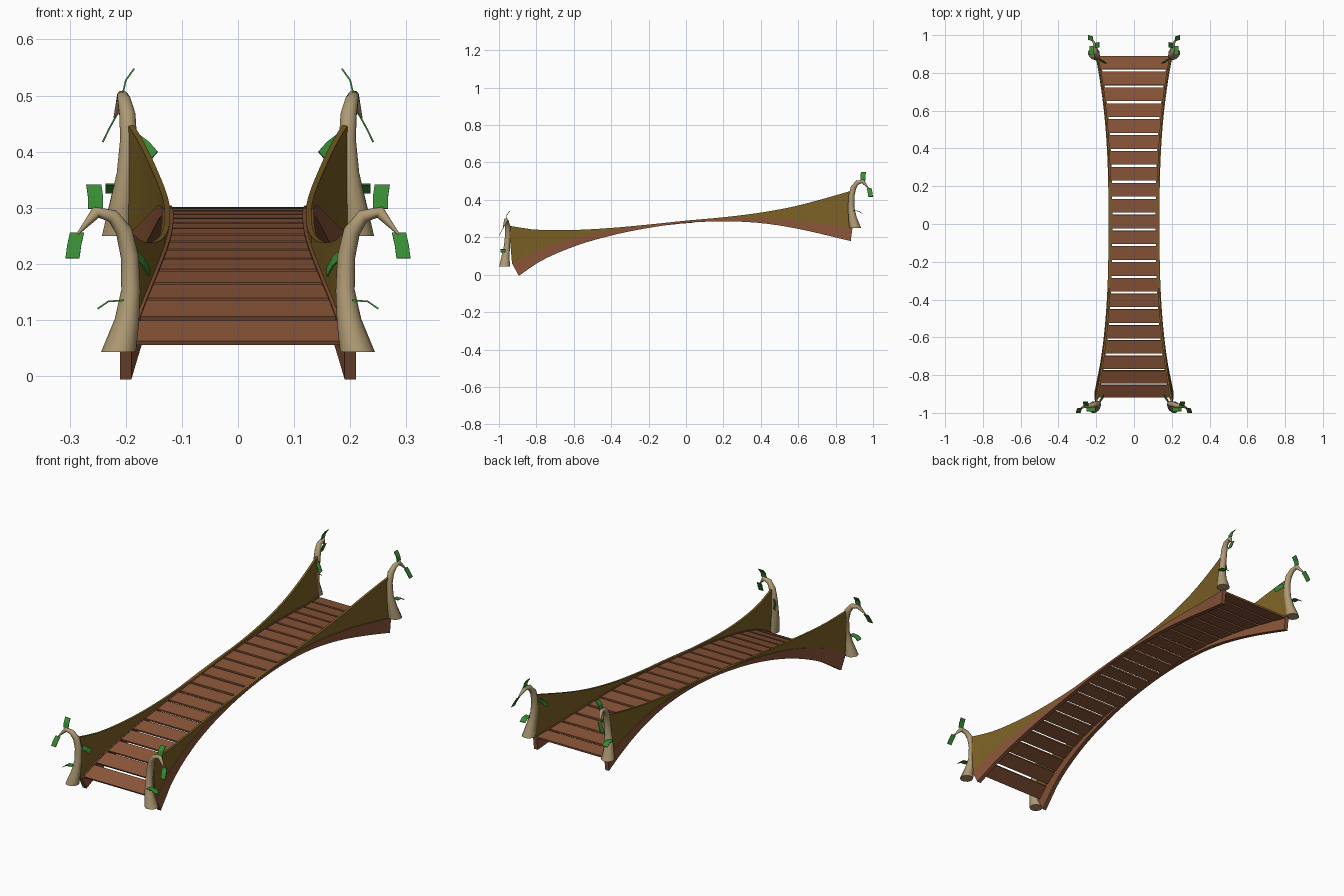
import bpy, bmesh, math
from mathutils import Vector

cube = bpy.data.objects.get("Cube")
if cube:
    bpy.data.objects.remove(cube)


def material(name, rgb):
    m = bpy.data.materials.new(name)
    m.use_nodes = True
    m.diffuse_color = (*rgb, 1)
    m.node_tree.nodes["Principled BSDF"].inputs["Base Color"].default_value = (*rgb, 1)
    return m


WOOD = material("brown wood", (0.25, 0.09, 0.04))
CLOTH = material("olive cloth", (0.20, 0.12, 0.018))
BARK = material("tan bark", (0.42, 0.32, 0.17))
LEAF = material("leaf green", (0.04, 0.26, 0.035))


def loft(name, rings, mat, smooth=True):
    """Skin equal-length rings of points into a closed solid."""
    bm = bmesh.new()
    loops = [[bm.verts.new(p) for p in ring] for ring in rings]
    n = len(loops[0])
    for a, b in zip(loops, loops[1:]):
        for i in range(n):
            j = (i + 1) % n
            bm.faces.new((a[i], a[j], b[j], b[i]))
    bm.faces.new(loops[0])
    bm.faces.new(loops[-1])
    bmesh.ops.recalc_face_normals(bm, faces=bm.faces)
    mesh = bpy.data.meshes.new(name)
    bm.to_mesh(mesh)
    bm.free()
    mesh.materials.append(mat)
    ob = bpy.data.objects.new(name, mesh)
    bpy.context.collection.objects.link(ob)
    if smooth:
        bpy.ops.object.select_all(action="DESELECT")
        ob.select_set(True)
        bpy.context.view_layer.objects.active = ob
        bpy.ops.object.shade_smooth_by_angle(angle=math.radians(40))
    return ob


def spline(keys, y):
    """Smooth height at y through (y, z) keys."""
    i = max(k for k in range(len(keys) - 1) if k == 0 or keys[k][0] <= y)

    def slope(k):
        a, b = keys[max(k - 1, 0)], keys[min(k + 1, len(keys) - 1)]
        return (b[1] - a[1]) / (b[0] - a[0])
    (y0, z0), (y1, z1) = keys[i], keys[i + 1]
    d = y1 - y0
    t = (y - y0) / d
    return (z0 * (1 + 2 * t) * (1 - t) ** 2 + z1 * t * t * (3 - 2 * t)
            + d * slope(i) * t * (1 - t) ** 2 - d * slope(i + 1) * t * t * (1 - t))


DECK = [(-0.93, 0.06), (-0.8, 0.13), (-0.6, 0.195), (-0.4, 0.237), (-0.2, 0.266),
        (0, 0.287), (0.2, 0.301), (0.4, 0.303), (0.6, 0.288), (0.89, 0.25)]
RAIL = [(-0.93, 0.262), (-0.8, 0.241), (-0.6, 0.239), (-0.4, 0.25), (-0.2, 0.268),
        (0, 0.289), (0.2, 0.307), (0.4, 0.332), (0.6, 0.37), (0.89, 0.45)]
START, END = -0.93, 0.89


def half_width(y):
    return 0.125 + 0.073 * (abs(y) / 0.92) ** 2.6


def deck_point(y, depth):
    """Point at a depth below the deck curve, square to its slope: (y, z)."""
    e = 0.01
    lo, hi = max(START, y - e), min(END, y + e)
    tan = Vector((hi - lo, spline(DECK, hi) - spline(DECK, lo))).normalized()
    return y + tan.y * depth, spline(DECK, y) - tan.x * depth


stations = [START + (END - START) * i / 32 for i in range(33)]

# Arched side beams and the cloth walls standing on them
for s, side in ((1, "left"), (-1, "right")):
    beam, wall = [], []
    for y in stations:
        x = half_width(y)
        by, bz = deck_point(y, 0.01 + 0.062 * (abs(y) / 0.9) ** 1.6)
        z, top = spline(DECK, y), spline(RAIL, y)
        beam.append([(s * (x - 0.01), y, z), (s * (x + 0.01), y, z),
                     (s * (x + 0.01), by, bz), (s * (x - 0.01), by, bz)])
        lean = -0.015 * max(0, -y - 0.7) / 0.2
        wall.append([(s * (x - 0.004), y, z - 0.004), (s * (x + 0.006), y, z - 0.004),
                     (s * (x + 0.006), y + lean, top), (s * (x - 0.004), y + lean, top)])
    loft(f"{side}_beam", beam, WOOD)
    loft(f"{side}_cloth_wall", wall, CLOTH)

# Deck planks spaced evenly along the arch
fine = [(START + 0.01) + (END - START - 0.01) * i / 600 for i in range(601)]
length = [0]
for a, b in zip(fine, fine[1:]):
    length.append(length[-1] + math.hypot(b - a, spline(DECK, b) - spline(DECK, a)))


def at_length(d):
    return next((y for y, l in zip(fine, length) if l >= d), fine[-1])


PLANKS = 22
GAP = 0.012
pitch = (length[-1] + GAP) / PLANKS
for i in range(PLANKS):
    rings = []
    for d in (i * pitch, (i + 1) * pitch - GAP):
        y = at_length(d)
        w = half_width(y) - 0.006
        top, low = deck_point(y, 0.003), deck_point(y, 0.012)
        rings.append([(-w, *top), (w, *top), (w, *low), (-w, *low)])
    loft(f"plank_{i + 1}", rings, WOOD, smooth=False)

# Branch posts: (outward, sideways, up, radius)
POST = [(0.02, -0.013, 0, 0.031), (0.005, -0.008, 0.055, 0.022), (-0.002, 0, 0.11, 0.017),
        (0, 0.005, 0.17, 0.016), (0.01, 0.003, 0.215, 0.015), (0.03, -0.003, 0.242, 0.012),
        (0.06, -0.005, 0.249, 0.011), (0.093, -0.02, 0.21, 0.002)]
# Leaves: root, middle, tip, width vector
LEAVES = [((0.061, -0.005, 0.255), (0.061, 0, 0.277), (0.064, 0.015, 0.298), (0.027, 0, 0)),
          ((0.094, -0.018, 0.212), (0.099, -0.03, 0.19), (0.102, -0.041, 0.167), (0.025, 0, 0)),
          ((0.01, -0.022, 0.092), (0.038, -0.022, 0.09), (0.057, -0.022, 0.077), (0, 0.028, 0)),
          ((-0.012, 0.018, 0.172), (-0.024, 0.034, 0.16), (-0.034, 0.05, 0.142), (0, 0.014, 0.016))]


def build_post(name, s, origin, turned):
    def place(p):
        o, w = (-p[1], p[0]) if turned else (p[0], p[1])
        return Vector((s * (origin[0] + o), origin[1] + w, origin[2] + p[2]))

    pts = [Vector(p[:3]) for p in POST]
    rings = []
    for i, p in enumerate(pts):
        tan = pts[min(i + 1, len(pts) - 1)] - pts[max(i - 1, 0)]
        if i == 0:
            tan = Vector((0, 0, 1))
        u = tan.cross(Vector((0, 1, 0))).normalized()
        v = tan.cross(u).normalized()
        r = POST[i][3]
        angles = [math.tau * k / 10 for k in range(10)]
        rings.append([place(p + r * (math.cos(a) * u + math.sin(a) * v)) for a in angles])
    loft(name, rings, BARK)

    for k, (root, mid, tip, width) in enumerate(LEAVES):
        w = Vector(width) / 2
        n = (Vector(tip) - Vector(root)).cross(w).normalized() * 0.0015
        rings = [[place(Vector(p) + a * w + b * n) for a, b in ((-1, -1), (1, -1), (1, 1), (-1, 1))]
                 for p in (root, mid, tip)]
        loft(f"{name}_leaf_{k + 1}", rings, LEAF, smooth=False)


for s, side in ((1, "left"), (-1, "right")):
    build_post(f"front_{side}_post", s, (0.193, -0.957, 0.043), False)
    build_post(f"back_{side}_post", s, (0.2, 0.885, 0.25), True)
